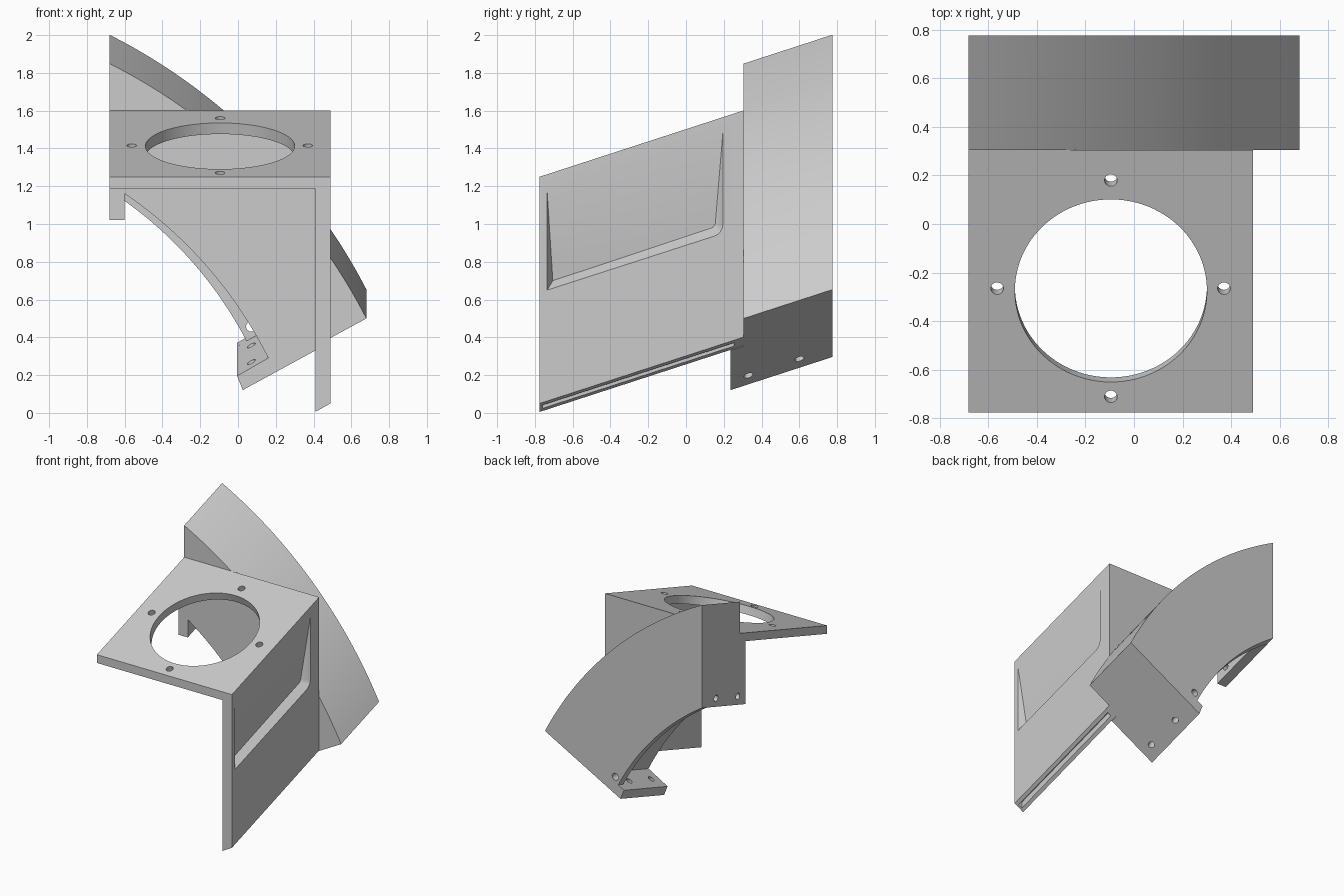
import bpy, bmesh, math
from mathutils import Vector

if "Cube" in bpy.data.objects:
    bpy.data.objects.remove(bpy.data.objects["Cube"])

SLOPE = 0.325          # everything leans up toward the back by this much per unit of y
TILT = Vector((0, -SLOPE, 1)).normalized()


def lean(x, y, z):
    return Vector((x, y, z + SLOPE * y))


def finish(name, bm):
    bmesh.ops.recalc_face_normals(bm, faces=bm.faces)
    me = bpy.data.meshes.new(name)
    bm.to_mesh(me)
    bm.free()
    ob = bpy.data.objects.new(name, me)
    bpy.context.collection.objects.link(ob)
    return ob


def slab(name, profile, y0, y1):
    """Extrude an x-z profile along the leaning y direction."""
    bm = bmesh.new()
    a = [bm.verts.new(lean(x, y0, z)) for x, z in profile]
    b = [bm.verts.new(lean(x, y1, z)) for x, z in profile]
    bm.faces.new(a)
    bm.faces.new(b[::-1])
    n = len(a)
    for i in range(n):
        j = (i + 1) % n
        bm.faces.new((a[i], b[i], b[j], a[j]))
    return finish(name, bm)


def arc(p, q, r, n=40):
    """Points on the circle through p, q and r, from p to r."""
    (ax, ay), (bx, by), (cx, cy) = p, q, r
    d = 2 * (ax * (by - cy) + bx * (cy - ay) + cx * (ay - by))
    a2, b2, c2 = ax * ax + ay * ay, bx * bx + by * by, cx * cx + cy * cy
    ux = (a2 * (by - cy) + b2 * (cy - ay) + c2 * (ay - by)) / d
    uy = (a2 * (cx - bx) + b2 * (ax - cx) + c2 * (bx - ax)) / d
    rad = math.hypot(ax - ux, ay - uy)
    t0, t1 = math.atan2(ay - uy, ax - ux), math.atan2(cy - uy, cx - ux)
    return [(ux + rad * math.cos(t0 + (t1 - t0) * i / n),
             uy + rad * math.sin(t0 + (t1 - t0) * i / n)) for i in range(n + 1)]


def hole(center, axis, radius, depth, sides=32):
    bm = bmesh.new()
    bmesh.ops.create_cone(bm, cap_ends=True, segments=sides, radius1=radius,
                          radius2=radius, depth=depth)
    rot = Vector(axis).to_track_quat('Z', 'Y')
    for v in bm.verts:
        v.co = rot @ v.co + center
    return finish("hole_cutter", bm)


def cut(ob, cutters):
    bpy.context.view_layer.objects.active = ob
    for c in cutters:
        c.hide_render = True
        m = ob.modifiers.new("cut", 'BOOLEAN')
        m.operation, m.solver, m.object = 'DIFFERENCE', 'EXACT', c
        bpy.ops.object.modifier_apply(modifier=m.name)


# Shared curves of the arched body
outer = arc((-0.68, 1.75), (-0.08, 1.353), (0.68, 0.401))
inner = arc((-0.60, 1.084), (-0.36, 0.896), (0.16, 0.214))
rear = arc((-0.68, 0.944), (-0.36, 0.69), (0.045, 0.148))
foot = [(0.025, 0.044), (-0.005, 0.119)]
left_tab = [(-0.60, 0.944), (-0.68, 0.944)]

# Top plate and side wall
bracket = slab("top_plate_and_side_wall",
               [(-0.68, 1.502), (0.49, 1.502), (0.49, 0.302), (0.41, 0.257),
                (0.41, 1.437), (-0.68, 1.437)], -0.775, 0.305)

# Panel under the plate, arched body, rear panel
front = slab("front_panel", [(-0.68, 1.437), (0.41, 1.437), (0.41, 0.254)]
             + foot + inner[::-1] + left_tab, 0.235, 0.305)
body = slab("arched_body", outer + foot + inner[::-1] + left_tab, 0.305, 0.715)
back = slab("rear_panel", outer + foot + rear[::-1], 0.715, 0.775)

# Large round opening and four screw holes in the plate
plate_cuts = [hole(lean(-0.095, -0.265, 1.47), TILT, 0.395, 0.3, 96)]
for x, y in [(-0.095, 0.18), (-0.095, -0.71), (0.37, -0.265), (-0.563, -0.265)]:
    plate_cuts.append(hole(lean(x, y, 1.502), TILT, 0.026, 0.18))

# Tapered recess in the outside of the wall
bm = bmesh.new()
rim = [(-0.735, 1.41), (-0.735, 0.889), (0.195, 1.42)]
for i in range(5):
    t = math.radians(90 * i / 4)
    rim.append((0.15 + 0.045 * math.cos(t), 0.932 - 0.045 * math.sin(t)))
floor = [(-0.705, 0.929), (0.155, 0.95), (0.14, 0.935)]
pts = [(0.49, y, z) for y, z in rim] + [(0.56, y, z) for y, z in rim] \
    + [(0.435, y, z) for y, z in floor]
for p in pts:
    bm.verts.new(lean(*p))
res = bmesh.ops.convex_hull(bm, input=bm.verts)
loose = [v for v in bm.verts if not v.link_faces]
bmesh.ops.delete(bm, geom=loose, context='VERTS')
bmesh.ops.dissolve_limit(bm, angle_limit=0.01, verts=bm.verts, edges=bm.edges)
recess = finish("recess_cutter", bm)

# Groove along the bottom edge of the wall
groove = slab("groove_cutter", [(0.435, 0.22), (0.465, 0.22), (0.465, 0.32), (0.435, 0.32)],
              -0.76, 0.255)
cut(bracket, plate_cuts + [recess, groove])

# Screw holes in the side tab, foot and rear panel
tab_cuts = []
for y in (0.33, 0.60):
    tab_cuts.append(hole(lean(-0.64, y, 1.01), (1, 0, 0), 0.024, 0.12))
    tab_cuts.append(hole(lean(0.09, y, 0.127), (-0.48, 0, 0.88), 0.024, 0.14))
cut(front, tab_cuts)
cut(body, tab_cuts)
rear_cuts = [hole(Vector((x, 0.75, z + SLOPE * 0.775)), (0, 1, 0), 0.027, 0.14)
             for x, z in [(0.07, 0.205), (-0.35, 0.76)]]
cut(back, rear_cuts)

# Remove the cutters and shade the curved faces smooth
for c in plate_cuts + tab_cuts + rear_cuts + [recess, groove]:
    bpy.data.objects.remove(c, do_unlink=True)
bpy.ops.object.select_all(action='DESELECT')
for ob in (bracket, front, body, back):
    ob.select_set(True)
bpy.context.view_layer.objects.active = bracket
bpy.ops.object.shade_smooth_by_angle(angle=math.radians(25))
